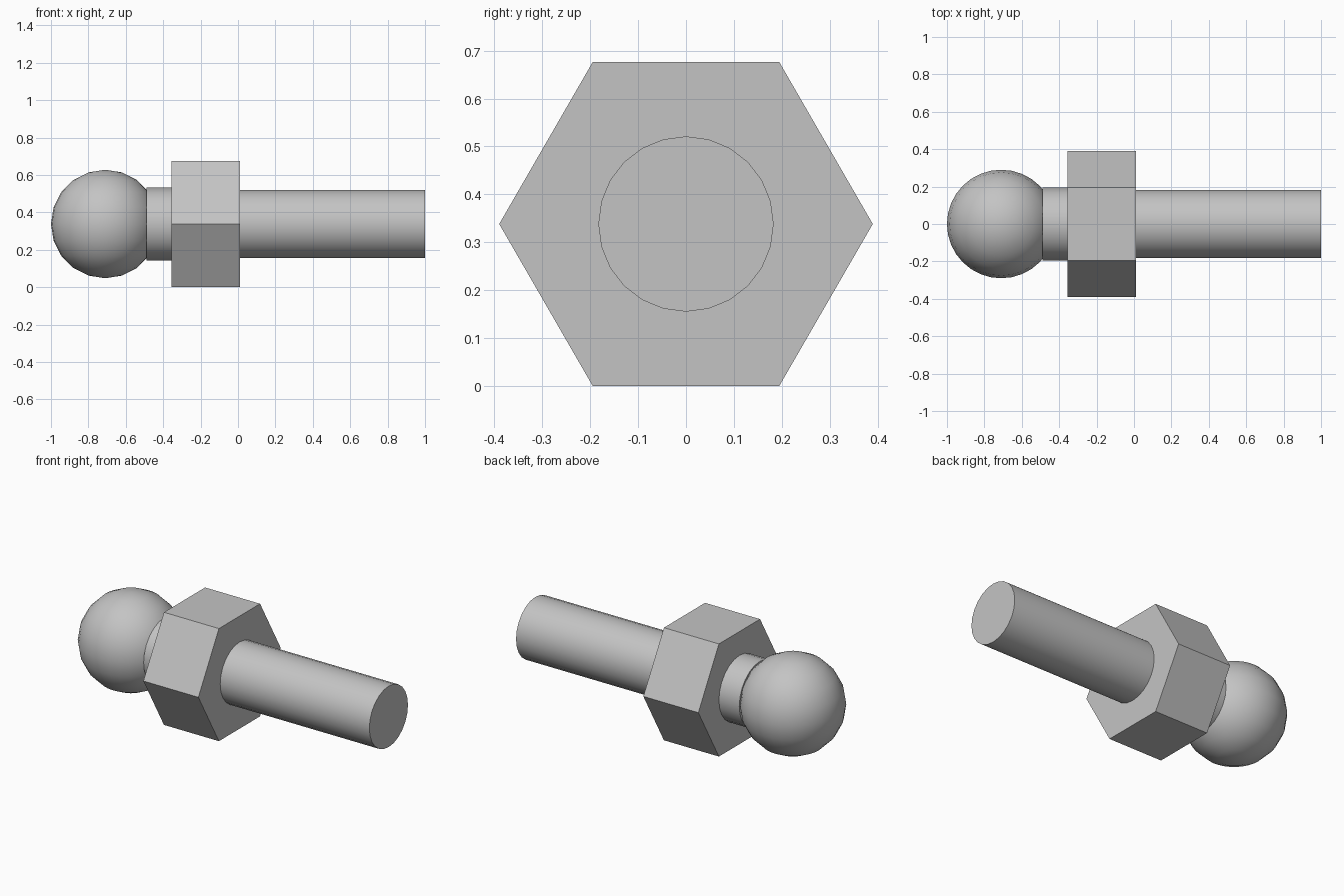
import bpy
import math

cube = bpy.data.objects.get("Cube")
if cube:
    bpy.data.objects.remove(cube, do_unlink=True)

AXIS_Z = 0.338  # height of the stud's centre line

steel = bpy.data.materials.new("light grey steel")
steel.use_nodes = True
grey = (0.55, 0.55, 0.55, 1)
steel.diffuse_color = grey
steel.node_tree.nodes["Principled BSDF"].inputs["Base Color"].default_value = grey


def finish(name, smooth=True):
    """Name, colour and shade the active object."""
    obj = bpy.context.object
    obj.name = name
    obj.data.materials.append(steel)
    bpy.ops.object.transform_apply(location=False, rotation=True, scale=True)
    if smooth:
        bpy.ops.object.shade_smooth_by_angle(angle=math.radians(35))
    return obj


def rod(name, x0, x1, radius, sides, smooth=True):
    """Prism or cylinder lying along x, with a corner on the y axis."""
    bpy.ops.mesh.primitive_cylinder_add(
        vertices=sides, radius=radius, depth=x1 - x0,
        location=((x0 + x1) / 2, 0, AXIS_Z), rotation=(0, math.pi / 2, 0))
    return finish(name, smooth)


# Threadless shank, hexagonal collar and short neck
rod("shank", 0.01, 1.0, 0.183, 24)
rod("hex_collar", -0.355, 0.01, 0.39, 6, smooth=False)
rod("neck", -0.49, -0.355, 0.195, 24)

# Ball head
bpy.ops.mesh.primitive_uv_sphere_add(
    segments=32, ring_count=10, radius=0.29, location=(-0.71, 0, AXIS_Z))
finish("ball_head")
